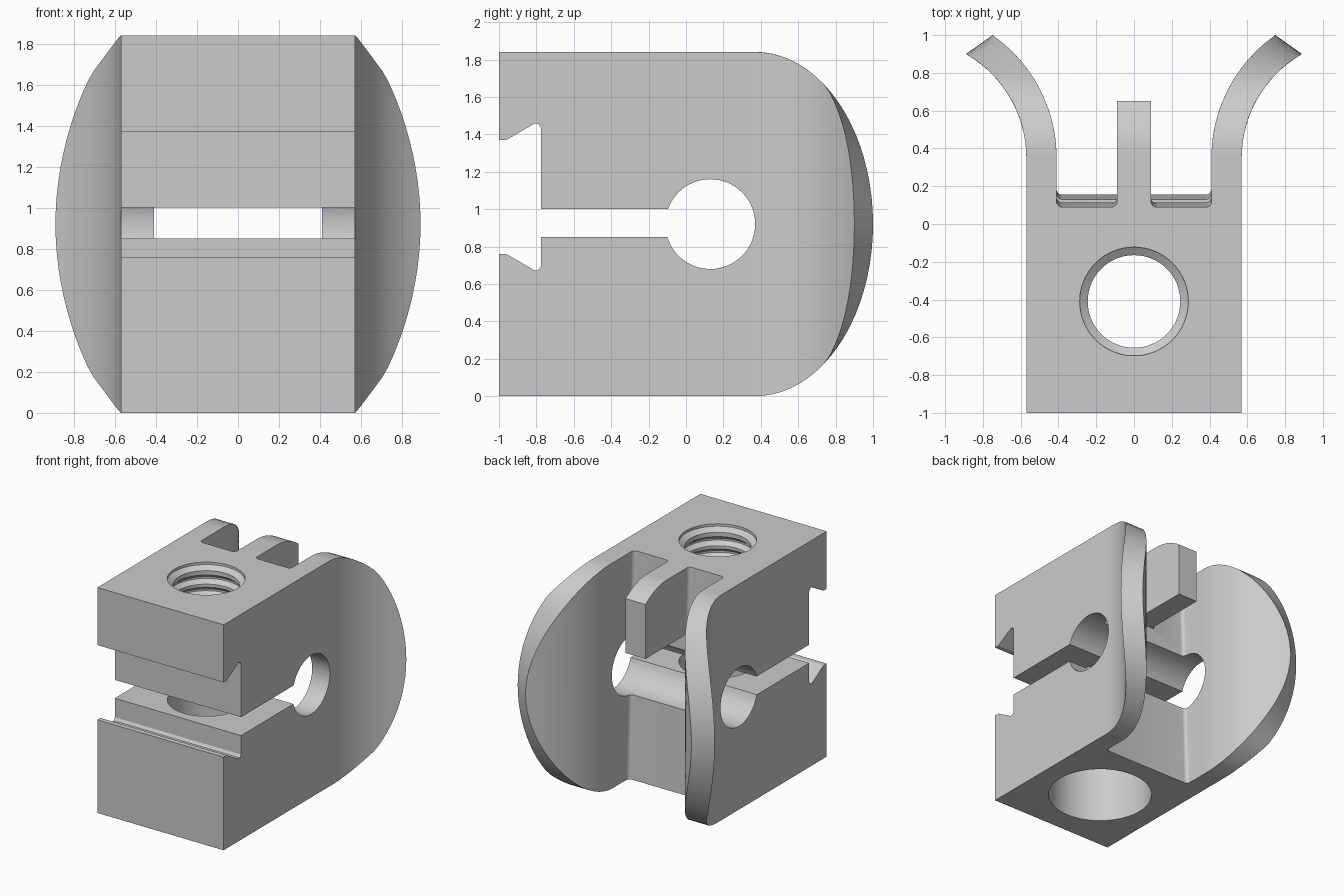
import bpy, bmesh
from math import sin, cos, pi, sqrt

if "Cube" in bpy.data.objects:
    bpy.data.objects.remove(bpy.data.objects["Cube"], do_unlink=True)

H = 1.84          # overall height
MID = H / 2
NOSE = 0.37       # where the rounded rear begins

metal = bpy.data.materials.new("plain_grey")
metal.use_nodes = True
GREY = (0.6, 0.6, 0.6, 1)
metal.diffuse_color = GREY
metal.node_tree.nodes["Principled BSDF"].inputs["Base Color"].default_value = GREY


def loft(name, rings):
    """Closed solid through rings of equal length, capped at both ends."""
    bm = bmesh.new()
    rows = [[bm.verts.new(p) for p in ring] for ring in rings]
    n = len(rows[0])
    for a, b in zip(rows, rows[1:]):
        for i in range(n):
            j = (i + 1) % n
            bm.faces.new((a[i], a[j], b[j], b[i]))
    bm.faces.new(rows[0][::-1])
    bm.faces.new(rows[-1])
    bmesh.ops.recalc_face_normals(bm, faces=bm.faces)
    mesh = bpy.data.meshes.new(name)
    bm.to_mesh(mesh)
    bm.free()
    obj = bpy.data.objects.new(name, mesh)
    obj.data.materials.append(metal)
    bpy.context.collection.objects.link(obj)
    return obj


def side_prism(name, profile, half):
    """Extrude a (y, z) profile along x."""
    return loft(name, [[(x, y, z) for y, z in profile] for x in (-half, half)])


def turned(name, profile, y, n=64):
    """Vertical turned solid from (radius, z) steps."""
    return loft(name, [[(r * cos(2 * pi * i / n), y + r * sin(2 * pi * i / n), z)
                        for i in range(n)] for r, z in profile])


def combine(target, other, operation):
    mod = target.modifiers.new(operation.lower(), 'BOOLEAN')
    mod.operation, mod.object, mod.solver = operation, other, 'EXACT'
    bpy.context.view_layer.objects.active = target
    bpy.ops.object.modifier_apply(modifier=mod.name)
    bpy.data.objects.remove(other, do_unlink=True)


def back_y(z):
    """Slightly drafted rear face of the block."""
    return 0.155 - 0.065 * z / H


# Main block
body = loft("clamp_body", [
    [(-0.57, -1, z), (0.57, -1, z), (0.57, back_y(z), z), (-0.57, back_y(z), z)]
    for z in (0, H)])


# Flared side walls with rounded rear edge
def flare_x(y, radius):
    dy = max(0, y - 0.35)
    return 1.203 - sqrt(radius ** 2 - dy ** 2)


def wall_ring(a, side):
    dz = MID * sin(a)
    y_in = NOSE + 0.63 * cos(a)
    y_out = y_in - 0.1 * max(0, 1 - (dz / 0.73) ** 2)
    steps = [i / 18 for i in range(19)]
    outer = [0] + [0.3 + (y_out - 0.3) * t for t in steps]
    inner = [0] + [0.3 + (y_in - 0.3) * t for t in steps]
    plan = [(flare_x(y, 0.633), y) for y in outer]
    plan += [(flare_x(y, 0.793), y) for y in reversed(inner)]
    return [(side * x, y, MID + dz) for x, y in plan]


for side in (-1, 1):
    wall = loft("side_wall", [wall_ring(pi * (i / 40 - 0.5), side) for i in range(41)])
    combine(body, wall, 'UNION')

# Centre tongue with the same rounded top
tongue_profile = [(0, H), (0, 1.3), (0.65, 1.3)]
for i in range(13):
    y = 0.65 + (NOSE - 0.65) * i / 12
    tongue_profile.append((y, MID + MID * sqrt(1 - ((y - NOSE) / 0.63) ** 2)))
combine(body, side_prism("tongue", tongue_profile, 0.09), 'UNION')


# Rounded inner corners of the rear pockets
def corner_ring(x, s, z, r=0.03):
    y = back_y(z)
    plan = [(x - s * r, y - r), (x + s * r, y - r)]
    for i in range(7):
        a = pi / 2 * i / 6
        plan.append((x + s * r * (1 - sin(a)), y + r * (1 - cos(a))))
    plan.append((x - s * r, y + r))
    return [(px, py, z) for px, py in plan]


for x, s, low in ((0.41, -1, 0), (-0.41, 1, 0), (0.09, 1, 1.3), (-0.09, -1, 1.3)):
    corner = loft("corner_fillet", [corner_ring(x, s, z) for z in (low, H)])
    combine(body, corner, 'UNION')

# Front dovetail notch and slot
slot = [(-1.1, 1.37), (-0.96, 1.37), (-0.81, 1.457), (-0.79, 1.457), (-0.775, 1.435),
        (-0.775, 1.0), (0.1, 1.0), (0.1, 0.85), (-0.775, 0.85),
        (-0.775, 0.695), (-0.79, 0.673), (-0.81, 0.673), (-0.96, 0.76), (-1.1, 0.76)]
combine(body, side_prism("slot_cutter", slot, 1.2), 'DIFFERENCE')

# Cross hole through block and walls
circle = [(0.13 + 0.24 * cos(2 * pi * i / 64), MID + 0.24 * sin(2 * pi * i / 64))
          for i in range(64)]
combine(body, side_prism("cross_hole_cutter", circle, 1.2), 'DIFFERENCE')

# Threaded hole in the upper jaw
thread = [(0.245, 0.93)]
for i in range(8):
    z = 0.98 + 0.1 * i
    thread += [(0.245, z), (0.28, z + 0.03), (0.28, z + 0.045), (0.245, z + 0.075)]
thread += [(0.245, 1.79), (0.2875, 1.82), (0.2875, 1.9)]
combine(body, turned("thread_cutter", thread, -0.41), 'DIFFERENCE')

# Clearance hole and counterbore in the lower jaw
bore = [(0.4, -0.1), (0.4, 0.5), (0.2875, 0.5), (0.2875, 0.92)]
combine(body, turned("bore_cutter", bore, -0.41), 'DIFFERENCE')

# Smooth curved faces, keep edges crisp
bpy.ops.object.select_all(action='DESELECT')
body.select_set(True)
bpy.context.view_layer.objects.active = body
bpy.ops.object.shade_smooth_by_angle(angle=pi / 7)
